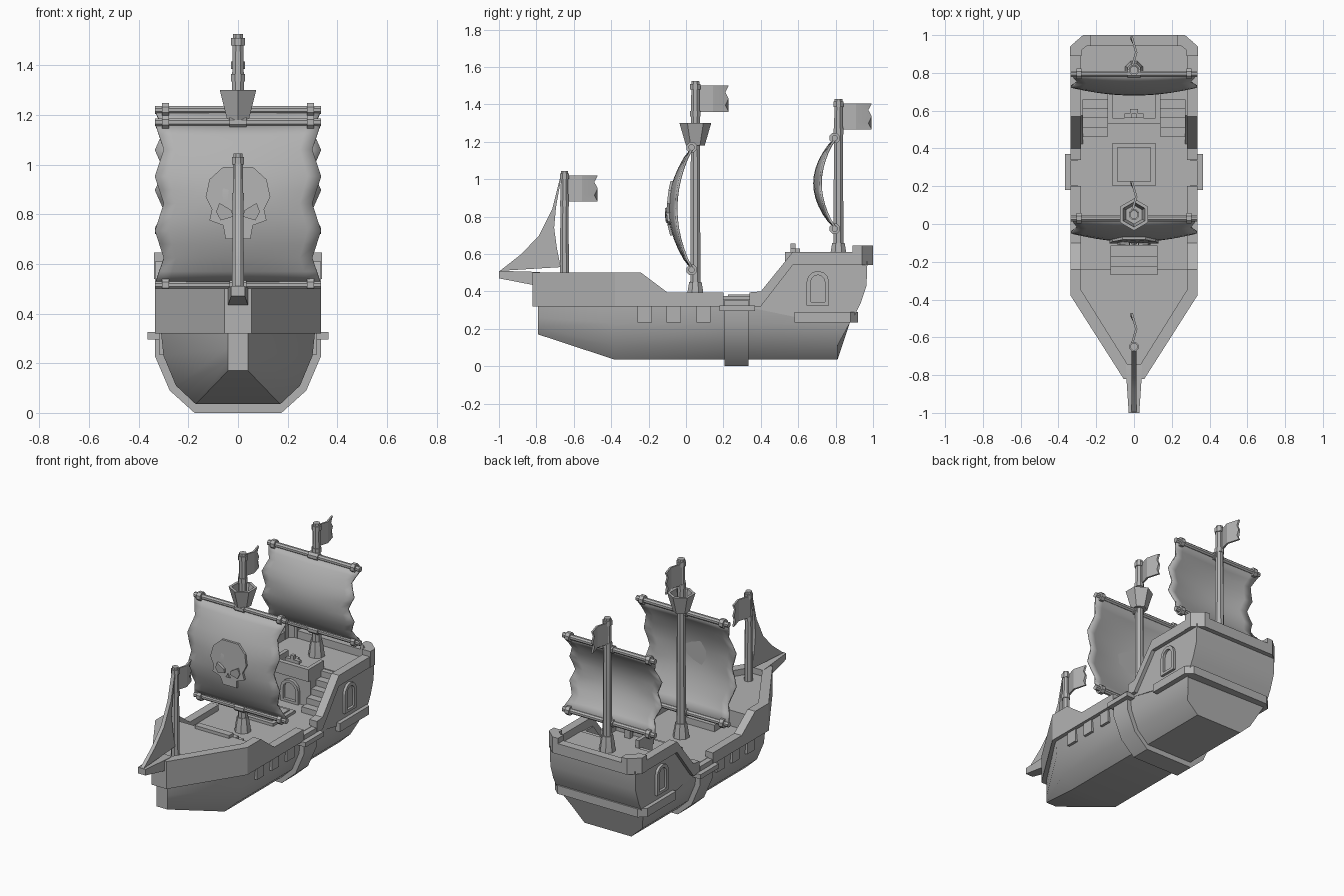
import bpy, bmesh, math
from mathutils import Vector

if "Cube" in bpy.data.objects:
    bpy.data.objects.remove(bpy.data.objects["Cube"])

grey = bpy.data.materials.new("plain grey")
grey.diffuse_color = (0.45, 0.45, 0.45, 1)
grey.use_nodes = True
grey.node_tree.nodes["Principled BSDF"].inputs["Base Color"].default_value = grey.diffuse_color


def mesh(name, verts, faces, mirror=False, angle=30):
    me = bpy.data.meshes.new(name)
    me.from_pydata([tuple(v) for v in verts], [], faces)
    bm = bmesh.new()
    bm.from_mesh(me)
    bmesh.ops.recalc_face_normals(bm, faces=bm.faces)
    bm.to_mesh(me)
    bm.free()
    me.materials.append(grey)
    ob = bpy.data.objects.new(name, me)
    bpy.context.collection.objects.link(ob)
    if mirror:
        ob.modifiers.new("mirror", 'MIRROR').use_clip = True
    bpy.ops.object.select_all(action='DESELECT')
    ob.select_set(True)
    bpy.context.view_layer.objects.active = ob
    bpy.ops.object.shade_smooth_by_angle(angle=math.radians(angle))
    return ob


def loft(name, rings, mirror=False, caps=True, closed=False, angle=30):
    n, m = len(rings[0]), len(rings)
    faces = [(i * n + j, i * n + (j + 1) % n, (i + 1) % m * n + (j + 1) % n, (i + 1) % m * n + j)
             for i in range(m if closed else m - 1) for j in range(n)]
    if caps and not closed:
        faces += [tuple(range(n)), tuple(range((m - 1) * n, m * n))]
    return mesh(name, [p for r in rings for p in r], faces, mirror, angle)


def prism(name, yz, x0, x1, mirror=False):
    return loft(name, [[(x, y, z) for y, z in yz] for x in (x0, x1)], mirror)


def box(name, x0, x1, y0, y1, z0, z1, mirror=False):
    return prism(name, [(y0, z0), (y1, z0), (y1, z1), (y0, z1)], x0, x1, mirror)


def lathe(name, y, prof, sides=8, cap=True):
    return loft(name, [[(r * math.cos(2 * math.pi * (k + .5) / sides),
                         y + r * math.sin(2 * math.pi * (k + .5) / sides), z)
                        for k in range(sides)] for r, z in prof], caps=cap)


def arch(w, h, n=6):
    """Half width w, total height h, standing on 0: points (u, v)."""
    return [(-w, 0)] + [(-w * math.cos(math.pi * k / n), h - w + w * math.sin(math.pi * k / n))
                        for k in range(n + 1)] + [(w, 0)]


def arch_frame(name, place, w, h, t, depth, mirror=False):
    """Arched frame; place(u, v, d) maps the flat outline into space."""
    rings = [[place(a, b, 0), place(a, b, depth), place(c, d + t * .8, depth), place(c, d + t * .8, 0)]
             for (a, b), (c, d) in zip(arch(w, h), arch(w - t, h - 1.8 * t))]
    return loft(name, rings, mirror, closed=True)


# Lower hull
def section(y, pts, ys=None):
    ys = ys or [y] * 4
    r = [(x, yy, z) for (x, z), yy in zip(pts, ys)]
    return r + [(-x, yy, z) for x, yy, z in reversed(r)]


full = [(.17, .035), (.25, .11), (.3, .23), (.31, .325)]
loft("lower_hull", [section(-.79, [(.04, .17), (.04, .21), (.04, .26), (.04, .325)]),
                    section(-.38, full), section(.3, full),
                    section(.81, full, [.81, .81, .875, .9])], angle=40)

# Bulwark around the bow, then sloped rail around the stern
def rail(name, rows):
    loft(name, [[(a, b, z0), (a, b, z1), (c, d, z1), (c, d, z0)]
                for a, b, c, d, z0, z1 in rows], True, angle=25)


rail("bow_bulwark", [(0, -.82, 0, -.75, .32, .5), (.055, -.82, .03, -.75, .32, .5),
                     (.335, -.38, .28, -.35, .32, .5), (.335, -.24, .28, -.24, .32, .5),
                     (.335, -.1, .28, -.1, .32, .395), (.335, .2, .28, .2, .32, .395)])
rail("stern_rail", [(.335, .34, .28, .34, .32, .395), (.335, .4, .28, .4, .32, .4),
                    (.335, .57, .28, .57, .54, .61), (.335, .94, .28, .92, .54, .61),
                    (.27, 1, .25, .945, .54, .61), (0, 1, 0, .945, .54, .61)])
rail("stern_corner", [(.338, .89, .278, .89, .54, .645), (.338, .94, .278, .92, .54, .645),
                      (.27, 1, .25, .943, .54, .645), (.23, 1, .23, .943, .54, .645)])

# Hull rib and its step
loft("hull_rib", [section(y, [(.175, 0), (.275, .09), (.335, .23), (.335, .355)]) for y in (.205, .335)])
box("boarding_step", .3, .365, .18, .37, .295, .325, True)

# Decks
loft("foredeck", [[(x, y, z) for x, y in ((-.035, -.77), (.035, -.77), (.3, -.35), (.3, -.24),
                                         (-.3, -.24), (-.3, -.35))] for z in (.32, .46)])
box("main_deck", -.3, .3, -.26, .72, .3, .357)
for i in range(3):
    box("fore_step", -.125, .125, -.27, -.225 + .055 * i, .34, .48 - .04 * i)
box("hatch", -.115, .115, .2, .43, .34, .375)
box("hatch_cover", -.09, .09, .225, .405, .34, .383)

# Stern castle walls, cabin and upper deck
stern = [(.9, .27), (.935, .34), (.965, .43), (.97, .56)]
prism("castle_side", [(.36, .31), (.41, .34), (.575, .55)] + stern[::-1] + [(.6, .26)], .27, .31, True)
prism("cabin", [(.69, .3)] + stern + [(.69, .56)], -.285, .285)
box("cabin_front", -.14, .14, .55, .72, .34, .56)
box("balcony_front", -.14, .14, .53, .56, .53, .61)
box("balcony_side", .115, .14, .53, .69, .53, .61, True)
for i in range(5):
    box("castle_step", .14, .285, .46 + .05 * i, .72, .34, .395 + .04 * i, True)
arch_frame("cabin_door", lambda u, v, d: (u, .555 - d, .357 + v), .065, .15, .02, .025)

# Stern ledge
loft("stern_ledge", [[(x, y, z) for x, y in ((-.335, .58), (.335, .58), (.335, .88), (.29, .92),
                                            (-.29, .92), (-.335, .88))] for z in (.235, .29)])

# Side windows and gun ports
arch_frame("side_window", lambda u, v, d: (.305 + d, .705 + u, .325 + v), .06, .185, .022, .022, True)
for y in (-.22, -.065, .093):
    box("gun_port", .28, .318, y - .038, y + .038, .235, .325, True)

# Ship's wheel on the balcony
box("wheel_stand", -.02, .02, .58, .61, .55, .63)
box("wheel_bar", -.05, .05, .56, .585, .61, .63)
box("wheel_spoke", -.012, .012, .56, .585, .58, .655)

# Bowsprit and jib
loft("bowsprit", [[(-a, y, z0), (a, y, z0), (a, y, z1), (-a, y, z1)]
                  for y, a, z0, z1 in ((-.74, .042, .42, .5), (-.82, .04, .435, .505), (-1, .028, .47, .51))])
luff = [(-.67, 1.02), (-.715, .84), (-.785, .7), (-.88, .6), (-.995, .51)]
leech = [(-.665, 1.02), (-.695, .85), (-.705, .74), (-.69, .63), (-.67, .53)]
loft("jib", [[(-.012, *a), (.012, *a), (.012, *b), (-.012, *b)] for a, b in zip(luff, leech)])


# Masts with base, collars and flag
def mast(name, y, z0, z1, r, base):
    lathe(name, y, [(r, z0), (r * .85, z1 - .18), (r * .75, z1)])
    for z in (z1 - .045, z1 - .19):
        lathe(name + "_collar", y, [(r, z), (r, z + .03)])
    if base:
        lathe(name + "_base", y, [(.052, z0), (.045, base), (.036, base + .05), (.02, base + .05)])
    rings = []
    for i in range(5):
        dy, dx = .01 + i * .042, .012 * (-1, 0, 1, 0, -1)[i]
        # ragged trailing edge
        cut = [0, .018, 0, .018, 0] if i == 4 else [0] * 5
        zs = [z1 - .165 + .035 * k for k in range(5)]
        rings.append([(dx - .006, y + dy - c, z) for c, z in zip(cut, zs)] +
                     [(dx + .006, y + dy - c, z) for c, z in reversed(list(zip(cut, zs)))])
    loft(name + "_flag", rings)


mast("fore_mast", -.65, .45, 1.045, .027, None)
mast("main_mast", .05, .35, 1.525, .03, .4)
mast("mizzen_mast", .815, .55, 1.43, .03, .61)
lathe("crows_nest", .05, [(.02, 1.18), (.05, 1.18), (.085, 1.3), (.066, 1.3), (.05, 1.21), (.02, 1.21)], 6)


# Square sails on yards
def bulge(s, u, depth):
    return depth * (math.sin(math.pi * s) ** .8) * (1 - .3 * u * u)


def sail(name, y, z0, z1, depth):
    verts, rows, cols = [], 12, 12
    for i in range(rows + 1):
        s = i / rows
        w = .317 + .018 * math.cos(s * 6 * math.pi)
        for j in range(cols + 1):
            u = 2 * j / cols - 1
            verts.append((u * w, y - bulge(s, u, depth), z0 + (z1 - z0) * s))
    n = cols + 1
    ob = mesh(name, verts, [(i * n + j, i * n + j + 1, (i + 1) * n + j + 1, (i + 1) * n + j)
                            for i in range(rows) for j in range(cols)], angle=60)
    ob.modifiers.new("cloth", 'SOLIDIFY').thickness = .012
    for z in (z0, z1):
        for part, x0, x1, r in (("yard", -.335, .335, .017), ("yard_ring_l", -.305, -.277, .03),
                                ("yard_ring_r", .277, .305, .03), ("yard_tie", -.035, .035, .025)):
            loft(name + "_" + part, [[(x, y + r * math.cos(math.pi * (k + .5) / 4),
                                       z + r * math.sin(math.pi * (k + .5) / 4)) for k in range(8)]
                                     for x in (x0, x1)])


sail("main_sail", .03, .515, 1.17, .125)
sail("mizzen_sail", .795, .735, 1.22, .115)


# Skull plate following the main sail, with eye patches
def emblem(name, outline, lift, mirror=False):
    def at(x, z, d):
        return (x, .03 - bulge((z - .515) / .655, x / .32, .125) - d, z)
    return loft(name, [[at(x, z, d) for x, z in outline] for d in (-.004, lift)], mirror, angle=20)


half = [(.05, .7), (.06, .755), (.115, .775), (.105, .82), (.13, .87), (.115, .94), (.06, .99)]
emblem("skull_plate", half + [(-x, z) for x, z in reversed(half)], .014)
emblem("skull_eye", [(.02, .79), (.07, .775), (.088, .81), (.075, .845), (.025, .815)], .019, True)
emblem("skull_nose", [(-.015, .765), (.015, .765), (0, .79)], .019)
